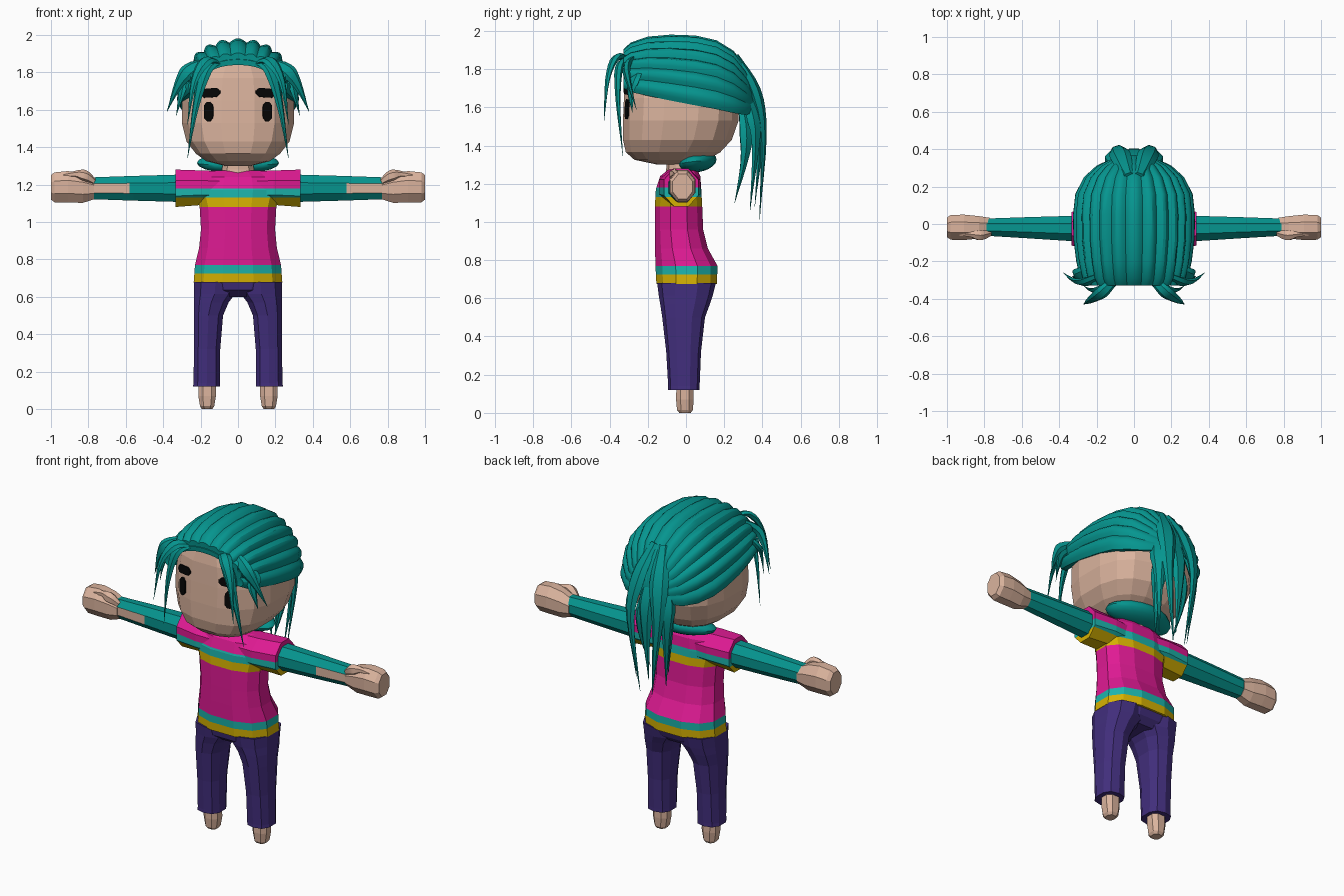
import bpy, bmesh, math
from mathutils import Vector
from mathutils.bvhtree import BVHTree

if "Cube" in bpy.data.objects:
    bpy.data.objects.remove(bpy.data.objects["Cube"])


def material(name, r, g, b):
    m = bpy.data.materials.new(name)
    m.diffuse_color = (*[(c / 255) ** 2.2 for c in (r, g, b)], 1)
    m.use_nodes = True
    m.node_tree.nodes["Principled BSDF"].inputs["Base Color"].default_value = m.diffuse_color
    return m


SKIN = material("skin", 218, 178, 156)
TEAL = material("teal hair", 14, 148, 142)
AQUA = material("aqua stripe", 34, 178, 170)
PINK = material("pink shirt", 222, 32, 146)
GOLD = material("gold stripe", 212, 176, 10)
PURPLE = material("purple trousers", 68, 50, 124)
BLACK = material("black", 14, 14, 14)


def finish(bm, name, mats, mirror=False, smooth=None):
    bmesh.ops.recalc_face_normals(bm, faces=bm.faces)
    me = bpy.data.meshes.new(name)
    bm.to_mesh(me)
    bm.free()
    ob = bpy.data.objects.new(name, me)
    bpy.context.collection.objects.link(ob)
    for m in mats:
        me.materials.append(m)
    if mirror:
        ob.modifiers.new("mirror", 'MIRROR').use_mirror_merge = False
    if smooth:
        bpy.ops.object.select_all(action='DESELECT')
        ob.select_set(True)
        bpy.context.view_layer.objects.active = ob
        bpy.ops.object.shade_smooth_by_angle(angle=math.radians(smooth))
    return ob


def loft(rings):
    """Closed skin through rings of equal point count, capped at both ends."""
    bm = bmesh.new()
    vs = [[bm.verts.new(p) for p in r] for r in rings]
    n = len(vs[0])
    for a, b in zip(vs, vs[1:]):
        for i in range(n):
            j = (i + 1) % n
            bm.faces.new((a[i], a[j], b[j], b[i]))
    bm.faces.new(vs[0])
    bm.faces.new(vs[-1])
    return bm


def oval(cu, cv, hu, hv, n=12, p=0.8):
    """Rounded-box outline with flats facing the axes."""
    pts = []
    for i in range(n):
        a = 2 * math.pi * (i + 0.5) / n
        c, s = math.cos(a), math.sin(a)
        k = math.cos(math.pi / n) ** p
        pts.append((cu + hu * math.copysign(abs(c) ** p, c) / k,
                    cv + hv * math.copysign(abs(s) ** p, s) / k))
    return pts


def upright(secs, n=12, p=0.8):
    """Loft from (z, x centre, x half, y front, y back)."""
    return loft([[(x, y, z) for x, y in oval(cx, (f + b) / 2, hx, (b - f) / 2, n, p)]
                 for z, cx, hx, f, b in secs])


def sideways(secs, n=8, p=1.0):
    """Loft from (x, y centre, y half, z centre, z half)."""
    return loft([[(x, y, z) for y, z in oval(cy, cz, hy, hz, n, p)]
                 for x, cy, hy, cz, hz in secs])


def cut(bm, co, no):
    bmesh.ops.bisect_plane(bm, geom=bm.verts[:] + bm.edges[:] + bm.faces[:],
                           plane_co=co, plane_no=no)


def shirt_stripes(bm):
    levels = [(0.725, 2), (0.77, 1), (1.08, 0), (1.13, 2), (1.18, 1), (9, 0)]
    for z, _ in levels[:-1]:
        cut(bm, (0, 0, z), (0, 0, 1))
    for f in bm.faces:
        z = f.calc_center_median().z
        f.material_index = next(i for top, i in levels if z <= top + 1e-4)


def strand(name, pts, width, thick, side, mat=TEAL, mirror=True, blunt=0.03):
    """Tapered lock following a smooth path."""
    P = [Vector(p) for p in pts]
    P = [2 * P[0] - P[1]] + P + [2 * P[-1] - P[-2]]
    path = []
    for k in range(1, len(P) - 2):
        a, b, c, d = P[k - 1:k + 3]
        for t in (0, 0.25, 0.5, 0.75):
            path.append(0.5 * (2 * b + (c - a) * t + (2 * a - 5 * b + 4 * c - d) * t * t
                               + (3 * b - a - 3 * c + d) * t ** 3))
    path.append(P[-2])
    rings, last = [], len(path) - 1
    for i, c in enumerate(path):
        t = i / last
        tan = (path[min(i + 1, last)] - path[max(i - 1, 0)]).normalized()
        s = Vector(side)
        s = (s - tan * s.dot(tan)).normalized()
        nrm = tan.cross(s)
        f = max(blunt, min(1, 0.55 + 1.5 * t) * min(1, (1 - t) * 1.7))
        rings.append([c + s * width * f * math.cos(a * math.pi / 3)
                      + nrm * thick * f * math.sin(a * math.pi / 3) for a in range(6)])
    return finish(loft(rings), name, [mat], mirror, 35)


# Head
bm = upright([(1.30, 0, .07, -.15, .03), (1.325, 0, .17, -.27, .11), (1.365, 0, .225, -.315, .18),
              (1.43, 0, .275, -.33, .24), (1.53, 0, .30, -.33, .275), (1.65, 0, .30, -.325, .28),
              (1.77, 0, .275, -.318, .25), (1.86, 0, .20, -.30, .18), (1.91, 0, .08, -.18, .08)], 16, 0.75)
head_tree = BVHTree.FromBMesh(bm)
finish(bm, "head", [SKIN])


def face_plate(name, cx, cz, hx, hz, tilt=0):
    """Thin rounded plate laid on the face."""
    bm = bmesh.new()
    bmesh.ops.create_grid(bm, x_segments=6, y_segments=6, size=1)
    for v in bm.verts:
        u, w = v.co.x, v.co.y
        r = min(hx, hz)
        x, z = u * hx, w * hz
        if hz > hx:
            x *= math.sqrt(max(0.1, 1 - max(0, (abs(z) - hz + r) / r) ** 2))
        else:
            z *= math.sqrt(max(0.1, 1 - max(0, (abs(x) - hx + r) / r) ** 2))
        x, z = cx + x, cz + z + tilt * x
        hit = head_tree.ray_cast(Vector((x, -1, z)), Vector((0, 1, 0)))[0]
        v.co = (x, hit.y - 0.004, z)
    ob = finish(bm, name, [BLACK], True)
    sol = ob.modifiers.new("thickness", 'SOLIDIFY')
    sol.thickness, sol.offset = 0.009, 0


face_plate("eyes", .157, 1.59, .024, .052)
face_plate("eyebrows", .148, 1.69, .052, .024, -.08)

# Hair cap: ridged shell swept from the hairline back to the ponytail root
STRANDS, STEPS = 13, 5
sections = [(-.325, .25, 1.70, 1.865), (-.328, .262, 1.70, 1.90), (-.29, .285, 1.68, 1.935),
            (-.20, .305, 1.66, 1.965), (-.08, .32, 1.635, 1.975), (.05, .322, 1.61, 1.97),
            (.16, .31, 1.59, 1.945), (.25, .265, 1.57, 1.89), (.31, .20, 1.56, 1.81),
            (.35, .12, 1.57, 1.73), (.37, .05, 1.59, 1.66)]
rings = []
for y, w, lo, hi in sections:
    outer, inner = [], []
    for i in range(STRANDS * STEPS + 1):
        a = math.pi * (i / (STRANDS * STEPS) - 0.5)
        bump = 0.955 + 0.065 * math.sin(math.pi * (i % STEPS) / STEPS)
        x = w * math.copysign(abs(math.sin(a)) ** 0.9, a)
        z = (hi - lo) * max(0, math.cos(a)) ** 0.9
        outer.append((x * bump, y, lo + z * bump))
        inner.append((x * 0.84, y, lo + z * 0.84))
    rings.append(outer + inner[::-1])
finish(loft(rings), "hair_cap", [TEAL], smooth=30)

# Fringe locks
strand("fringe_inner", [(.09, -.30, 1.86), (.17, -.35, 1.81), (.225, -.355, 1.62), (.27, -.33, 1.34)],
       .034, .018, (.9, .4, .2))
strand("fringe_front", [(.10, -.30, 1.85), (.17, -.365, 1.86), (.235, -.41, 1.75), (.27, -.43, 1.52)],
       .036, .018, (.8, .5, .3))
strand("fringe_outer", [(.16, -.27, 1.86), (.26, -.31, 1.81), (.32, -.30, 1.73), (.38, -.26, 1.59)],
       .042, .02, (.8, .2, .5))
strand("fringe_side", [(.22, -.24, 1.80), (.29, -.27, 1.74), (.305, -.29, 1.68), (.33, -.28, 1.57)],
       .042, .018, (.6, .7, .3))

# Ponytail locks
strand("ponytail_middle", [(0, .28, 1.78), (0, .365, 1.58), (0, .385, 1.38), (0, .36, 1.08)],
       .055, .03, (1, 0, 0), mirror=False)
strand("ponytail_back", [(.03, .26, 1.87), (.07, .36, 1.69), (.09, .405, 1.45), (.04, .385, 1.01)],
       .055, .028, (1, -.3, 0))
strand("ponytail_outer", [(.07, .29, 1.75), (.115, .35, 1.56), (.125, .365, 1.40), (.10, .335, 1.06)],
       .05, .028, (.7, -.7, 0))
strand("ponytail_inner", [(.04, .29, 1.64), (.08, .315, 1.47), (.09, .305, 1.32), (.06, .255, 1.10)],
       .045, .03, (.7, -.7, 0))

# Rolled collar behind the neck
bm = bmesh.new()
bmesh.ops.create_uvsphere(bm, u_segments=20, v_segments=10, radius=1)
for v in bm.verts:
    x, y, z = v.co
    v.co = (x * .22, .06 + y * .10 - .03 * x * x, 1.315 + z * .055 + y * .012)
finish(bm, "rolled_collar", [TEAL], smooth=40)

# Neck
finish(upright([(1.22, 0, .10, -.11, .07), (1.28, 0, .085, -.10, .06), (1.35, 0, .08, -.10, .06)], 10),
       "neck", [SKIN])

# Shirt body and sleeves
SHIRT = [PINK, AQUA, GOLD]
bm = upright([(.675, 0, .237, -.155, .162), (.77, 0, .23, -.16, .165), (.86, 0, .208, -.162, .115),
              (.96, 0, .198, -.163, .09), (1.08, 0, .205, -.163, .085), (1.17, 0, .23, -.158, .08),
              (1.24, 0, .21, -.135, .075), (1.275, 0, .14, -.09, .055)])
shirt_stripes(bm)
finish(bm, "shirt_body", SHIRT)
bm = sideways([(.06, -.035, .10, 1.18, .09), (.19, -.033, .108, 1.183, .092),
               (.335, -.025, .09, 1.18, .10)])
shirt_stripes(bm)
finish(bm, "shirt_sleeves", SHIRT, True)

# Arms with a bare patch on the front of the forearm
bm = sideways([(.28, -.025, .07, 1.18, .074), (.56, -.02, .057, 1.18, .066), (.79, -.017, .046, 1.18, .058)])
cut(bm, (.58, 0, 0), (1, 0, 0))
bm.normal_update()
for f in bm.faces:
    c = f.calc_center_median()
    f.material_index = int(c.x > .58 and c.y < -.055 and abs(c.z - 1.18) < .015)
finish(bm, "arms", [TEAL, SKIN], True)

# Hands and thumbs
finish(sideways([(.77, -.017, .05, 1.175, .054), (.83, -.018, .06, 1.18, .078), (.91, -.018, .068, 1.188, .084),
                 (.98, -.018, .066, 1.185, .08), (1.0, -.018, .052, 1.185, .066)]),
       "hands", [SKIN], True)
strand("thumbs", [(.77, -.05, 1.215), (.82, -.06, 1.245), (.87, -.055, 1.255), (.93, -.05, 1.245)],
       .032, .03, (0, 0, 1), SKIN, blunt=0.5)

# Trousers
finish(upright([(.60, 0, .13, -.09, .10), (.635, 0, .20, -.135, .135), (.69, 0, .232, -.145, .155)]),
       "trouser_seat", [PURPLE])
finish(upright([(.12, .168, .072, -.09, .068), (.14, .167, .071, -.09, .068), (.32, .165, .07, -.10, .075),
                (.50, .158, .078, -.12, .095), (.57, .143, .093, -.13, .12), (.615, .125, .11, -.137, .135),
                (.68, .12, .115, -.145, .15)], 10), "trouser_legs", [PURPLE], True)

# Feet
finish(upright([(0, .165, .028, -.035, .025), (.015, .165, .038, -.047, .036), (.07, .165, .047, -.052, .04),
                (.15, .165, .047, -.05, .038)], 8), "feet", [SKIN], True)
